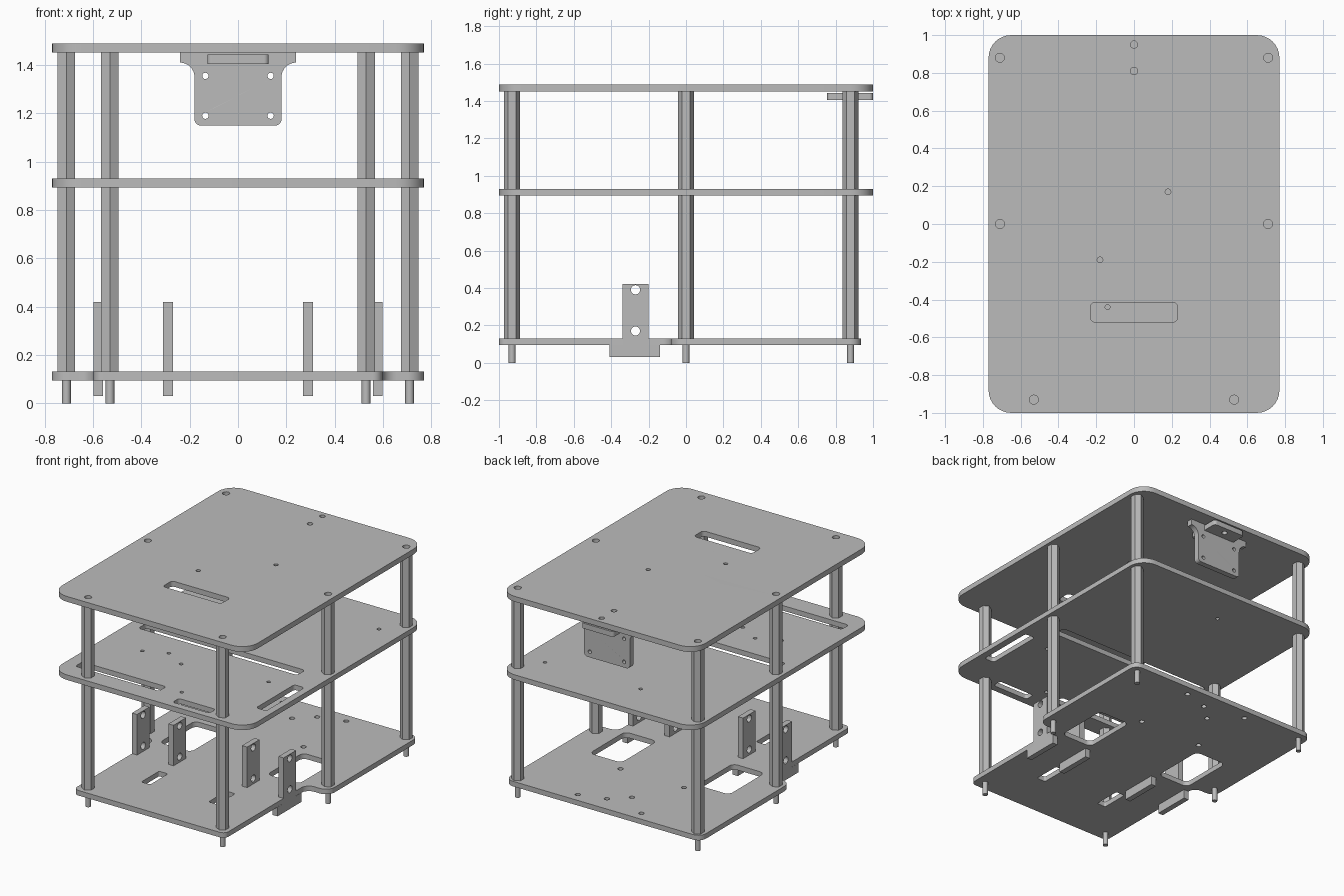
import bpy
import math
from mathutils import Matrix, Vector

if "Cube" in bpy.data.objects:
    bpy.data.objects.remove(bpy.data.objects["Cube"], do_unlink=True)

grey = bpy.data.materials.new("plain grey")
grey.use_nodes = True
colour = (0.5, 0.5, 0.5, 1)
grey.diffuse_color = colour
grey.node_tree.nodes["Principled BSDF"].inputs["Base Color"].default_value = colour

# Extrusion frames: profile u, profile v and extrusion direction as columns
FLAT = Matrix.Identity(3)
SIDE = Matrix(((0, 0, 1), (1, 0, 0), (0, 1, 0)))
FACE = Matrix(((1, 0, 0), (0, 0, -1), (0, 1, 0)))


def finish(obj, name):
    obj.name = obj.data.name = name
    obj.data.materials.clear()
    obj.data.materials.append(grey)
    bpy.ops.object.select_all(action="DESELECT")
    obj.select_set(True)
    bpy.context.view_layer.objects.active = obj
    bpy.ops.object.shade_smooth_by_angle(angle=math.radians(30))


def rounded(corners, steps=8):
    """Right-angled outline from (u, v, radius) corners."""
    loop = []
    for i, (u, v, r) in enumerate(corners):
        p = Vector((u, v))
        a = (Vector(corners[i - 1][:2]) - p).normalized()
        b = (Vector(corners[(i + 1) % len(corners)][:2]) - p).normalized()
        if not r:
            loop.append(p)
            continue
        for s in range(steps + 1):
            t = math.pi / 2 * s / steps
            loop.append(p + r * (a + b - math.cos(t) * b - math.sin(t) * a))
    return loop


def rect(u0, u1, v0, v1, r=0.0):
    return rounded([(u0, v0, r), (u1, v0, r), (u1, v1, r), (u0, v1, r)])


def circle(u, v, r, n=20):
    return [Vector((u + r * math.cos(math.tau * i / n), v + r * math.sin(math.tau * i / n)))
            for i in range(n)]


def extrude(name, loops, middle, thickness, frame=FLAT):
    """Solid sheet from an outline followed by its cut-outs."""
    curve = bpy.data.curves.new(name, "CURVE")
    curve.dimensions = "2D"
    curve.fill_mode = "BOTH"
    curve.extrude = thickness / 2
    for loop in loops:
        spline = curve.splines.new("POLY")
        spline.points.add(len(loop) - 1)
        for point, p in zip(spline.points, loop):
            point.co = (p.x, p.y, 0, 1)
        spline.use_cyclic_u = True
    obj = bpy.data.objects.new(name, curve)
    bpy.context.collection.objects.link(obj)
    bpy.ops.object.select_all(action="DESELECT")
    obj.select_set(True)
    bpy.context.view_layer.objects.active = obj
    bpy.ops.object.convert(target="MESH")
    obj = bpy.context.view_layer.objects.active
    bpy.ops.object.mode_set(mode="EDIT")
    bpy.ops.mesh.select_all(action="SELECT")
    bpy.ops.mesh.remove_doubles(threshold=0.0001)
    bpy.ops.mesh.normals_make_consistent(inside=False)
    bpy.ops.object.mode_set(mode="OBJECT")
    obj.data.transform(Matrix.Translation(frame @ Vector((0, 0, middle))) @ frame.to_4x4())
    finish(obj, name)


def rod(name, x, y, z0, z1, r, sides):
    bpy.ops.mesh.primitive_cylinder_add(vertices=sides, radius=r, depth=z1 - z0,
                                        location=(x, y, (z0 + z1) / 2))
    finish(bpy.context.object, name)


posts = [(s * x, y) for x, y in ((0.53, -0.93), (0.71, 0), (0.71, 0.88)) for s in (-1, 1)]

# Top deck
extrude("top_deck",
        [rect(-0.77, 0.77, -1, 1, 0.12), rect(-0.23, 0.23, -0.52, -0.415, 0.025)]
        + [circle(x, y, 0.024) for x, y in posts]
        + [circle(0, y, 0.019) for y in (0.81, 0.95)]
        + [circle(x, y, 0.015) for x, y in ((0.18, 0.17), (-0.18, -0.19))],
        1.47, 0.038)

# Middle deck with cable slots
mid_holes = [(-0.46, -0.42), (-0.3, -0.35), (-0.14, -0.44), (0.11, -0.79),
             (0.48, -0.34), (0.6, 0.73), (-0.14, 0.71)]
extrude("middle_deck",
        [rect(-0.77, 0.77, -1, 1, 0.12),
         rect(-0.68, 0.57, -0.15, -0.06, 0.02),
         rect(-0.68, -0.02, -0.86, -0.78, 0.02),
         rect(0.15, 0.44, -0.95, -0.88, 0.02),
         rect(0.64, 0.72, -0.71, -0.28, 0.02)]
        + [circle(x, y, 0.013) for x, y in mid_holes],
        0.912, 0.036)

# Bottom deck: narrow front, wide back, openings on both sides
right_edge = [(0.597, -1, 0.04), (0.597, -0.08, 0.06), (0.77, -0.08, 0.07), (0.77, 0.935, 0.06)]
outline = right_edge + [(-x, y, r) for x, y, r in reversed(right_edge)]
cutouts = []
for s in (-1, 1):
    cutouts += [rect(*sorted((s * 0.3, s * 0.55)), -0.1, 0.3, 0.04),
                rect(*sorted((s * 0.23, s * 0.3)), -0.66, -0.46, 0.012),
                circle(s * 0.25, 0.86, 0.018), circle(s * 0.25, 0.38, 0.018),
                circle(s * 0.06, 0.75 + s * 0.055, 0.018)]
extrude("bottom_deck", [rounded(outline)] + cutouts, 0.113, 0.036)

# Hexagonal posts and round feet
for i, (x, y) in enumerate(posts, 1):
    rod(f"lower_post_{i}", x, y, 0.13, 0.895, 0.042, 6)
    rod(f"upper_post_{i}", x, y, 0.929, 1.452, 0.042, 6)
    rod(f"foot_{i}", x, y, 0, 0.1, 0.018, 20)

# Motor brackets: T-shaped uprights through the bottom deck
tee = [(-0.41, 0.03, 0), (-0.14, 0.03, 0), (-0.14, 0.096, 0), (-0.2, 0.096, 0),
       (-0.2, 0.42, 0), (-0.34, 0.42, 0), (-0.34, 0.096, 0), (-0.41, 0.096, 0)]
for side, s in (("left", 1), ("right", -1)):
    for place, x in (("inner", 0.29), ("outer", 0.578)):
        extrude(f"{side}_{place}_motor_bracket",
                [rounded(tee)] + [circle(-0.27, z, 0.025, 12) for z in (0.17, 0.39)],
                s * x, 0.04, SIDE)

# Hanging sensor plate with flared ears, and its mounting tab
half = [(0.18, 1.15, 0.025), (0.18, 1.41, 0.06), (0.24, 1.41, 0), (0.24, 1.452, 0)]
extrude("sensor_plate",
        [rounded(half + [(-x, z, r) for x, z, r in reversed(half)])]
        + [circle(x, z, 0.013) for x in (-0.135, 0.135) for z in (1.19, 1.355)],
        -0.87, 0.04, FACE)
extrude("sensor_tab",
        [rect(-0.127, 0.127, 0.755, 1, 0.02)] + [circle(0, y, 0.019) for y in (0.81, 0.95)],
        1.424, 0.038)
